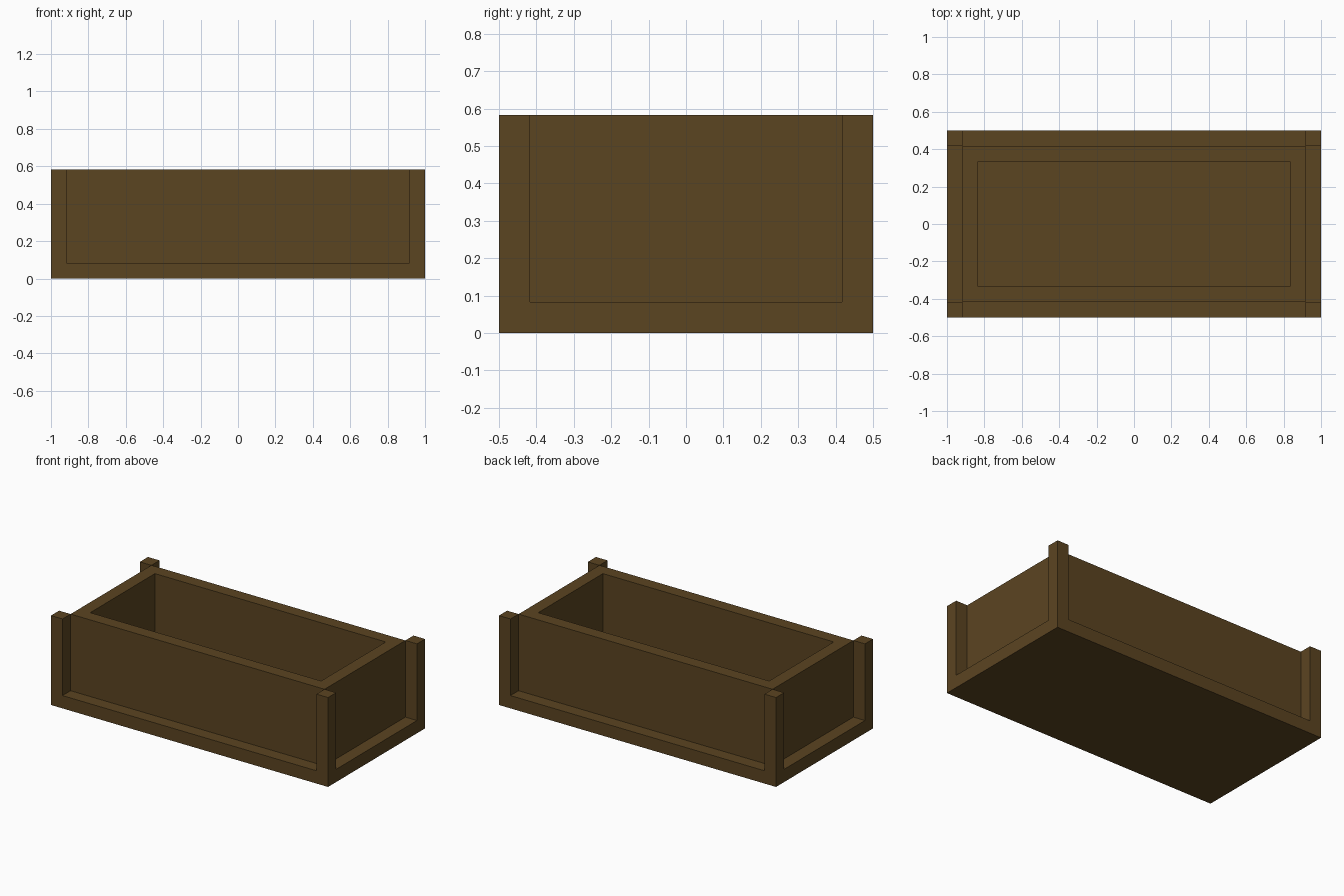
import bpy
import bmesh

cube = bpy.data.objects.get("Cube")
if cube:
    bpy.data.objects.remove(cube, do_unlink=True)

# Overall sizes: everything is a multiple of one board thickness
T = 1 / 12
LENGTH, WIDTH, HEIGHT = 2.0, 1.0, 7 * T

wood = bpy.data.materials.new("brown_wood")
wood.use_nodes = True
colour = (0.105, 0.058, 0.0152, 1.0)
wood.diffuse_color = colour
bsdf = wood.node_tree.nodes["Principled BSDF"]
bsdf.inputs["Base Color"].default_value = colour
bsdf.inputs["Roughness"].default_value = 0.9


def box(name, lo, hi):
    """Axis-aligned board between two opposite corners."""
    bm = bmesh.new()
    bmesh.ops.create_cube(bm, size=1)
    for v in bm.verts:
        v.co = [hi[i] if v.co[i] > 0 else lo[i] for i in range(3)]
    mesh = bpy.data.meshes.new(name)
    bm.to_mesh(mesh)
    bm.free()
    mesh.materials.append(wood)
    obj = bpy.data.objects.new(name, mesh)
    bpy.context.collection.objects.link(obj)
    return obj


# Base board, forming the floor and the ledge around the walls
box("base", (-LENGTH / 2, -WIDTH / 2, 0), (LENGTH / 2, WIDTH / 2, T))

# Four corner posts, outside the wall corners and flush with the base
for x_name, sx in (("left", 1), ("right", -1)):
    for y_name, sy in (("front", -1), ("back", 1)):
        xs = sorted((sx * LENGTH / 2, sx * (LENGTH / 2 - T)))
        ys = sorted((sy * WIDTH / 2, sy * (WIDTH / 2 - T)))
        box(f"{y_name}_{x_name}_post", (xs[0], ys[0], T), (xs[1], ys[1], HEIGHT))

# Wall frame: a block set in by one board, hollowed through to the base
walls = box("walls", (-LENGTH / 2 + T, -WIDTH / 2 + T, T),
            (LENGTH / 2 - T, WIDTH / 2 - T, HEIGHT))
bm = bmesh.new()
bm.from_mesh(walls.data)
bm.normal_update()
ends = [f for f in bm.faces if abs(f.normal.z) > 0.9]
bmesh.ops.inset_individual(bm, faces=ends, thickness=T, use_even_offset=True)
bmesh.ops.bridge_loops(bm, edges=[e for f in ends for e in f.edges])
bmesh.ops.delete(bm, geom=ends, context='FACES_ONLY')
bmesh.ops.recalc_face_normals(bm, faces=bm.faces)
bm.to_mesh(walls.data)
bm.free()
